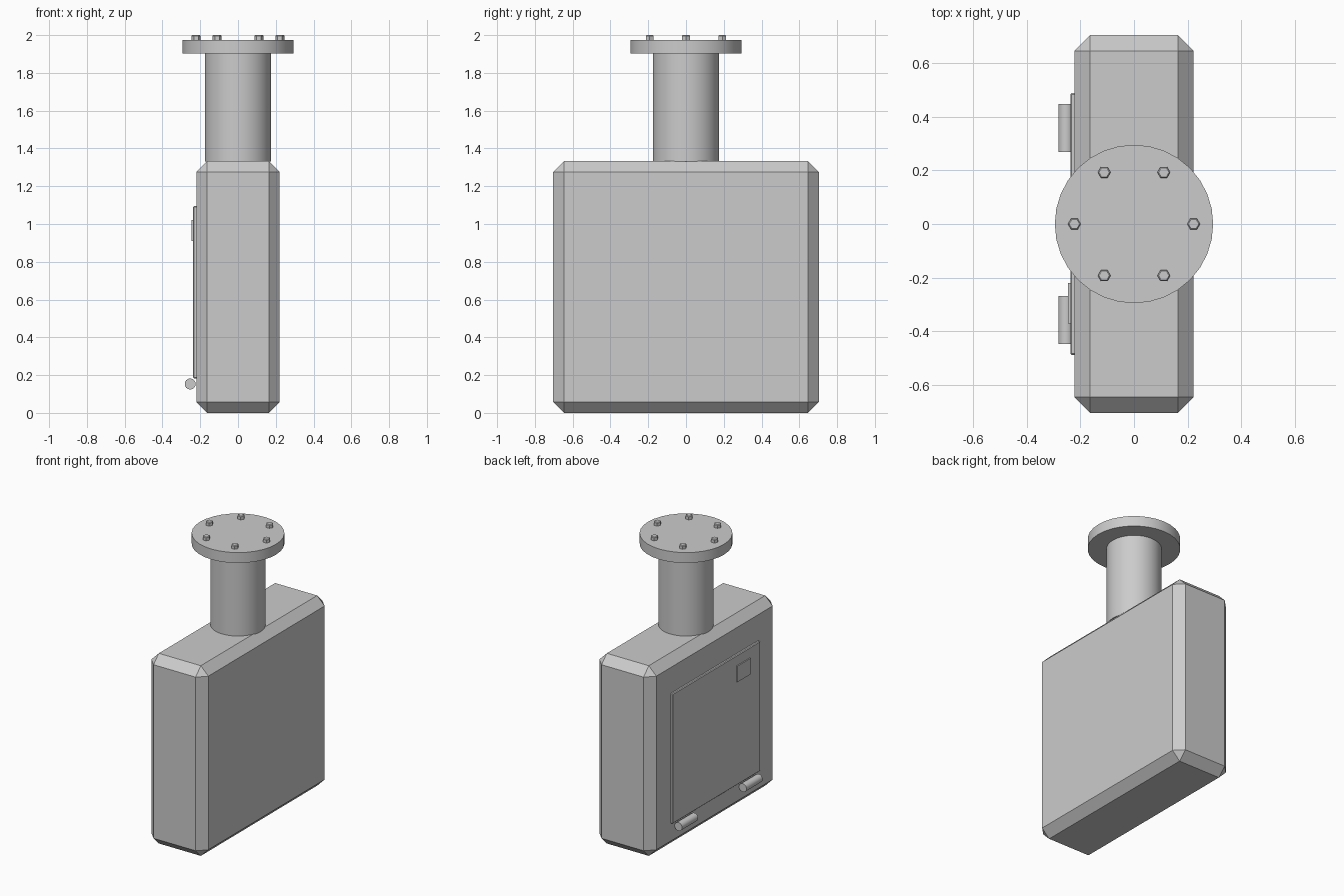
import bpy, bmesh, math
from mathutils import Matrix, Vector

if "Cube" in bpy.data.objects:
    bpy.data.objects.remove(bpy.data.objects["Cube"])

metal = bpy.data.materials.new("light_grey")
metal.diffuse_color = (0.6, 0.6, 0.6, 1)
metal.use_nodes = True
metal.node_tree.nodes["Principled BSDF"].inputs["Base Color"].default_value = metal.diffuse_color


def finish(name, bm, smooth=False):
    mesh = bpy.data.meshes.new(name)
    bm.to_mesh(mesh)
    bm.free()
    mesh.materials.append(metal)
    obj = bpy.data.objects.new(name, mesh)
    bpy.context.collection.objects.link(obj)
    if smooth:
        bpy.ops.object.select_all(action='DESELECT')
        obj.select_set(True)
        bpy.context.view_layer.objects.active = obj
        bpy.ops.object.shade_smooth_by_angle(angle=math.radians(30))
    return obj


def box(name, lo, hi, bevel=0):
    lo, hi = Vector(lo), Vector(hi)
    bm = bmesh.new()
    bmesh.ops.create_cube(bm, size=1)
    for v in bm.verts:
        v.co = Vector([(lo[i] + hi[i]) / 2 + v.co[i] * (hi[i] - lo[i]) for i in range(3)])
    if bevel:
        bmesh.ops.bevel(bm, geom=bm.edges[:], offset=bevel, segments=1,
                        affect='EDGES', profile=0.5)
    return finish(name, bm)


def cylinder(name, radius, length, centre, sides=32, rot=Matrix(), top_bevel=0, smooth=True):
    bm = bmesh.new()
    bmesh.ops.create_cone(bm, cap_ends=True, segments=sides, radius1=radius,
                          radius2=radius, depth=length)
    if top_bevel:
        rim = [e for e in bm.edges if all(v.co.z > 0 for v in e.verts)]
        bmesh.ops.bevel(bm, geom=rim, offset=top_bevel, segments=1,
                        affect='EDGES', profile=0.5)
    bm.transform(Matrix.Translation(centre) @ rot)
    return finish(name, bm, smooth)


# Chamfered tank body
box("body", (-0.221, -0.703, 0), (0.221, 0.703, 1.334), 0.058)

# Neck and flange
cylinder("neck", 0.176, 0.574, (0, 0, 1.617))
cylinder("flange", 0.295, 0.073, (0, 0, 1.9385))

# Ring of hex bolts, corners pointing along x
for i in range(6):
    a = i * math.pi / 3
    cylinder(f"bolt_{i + 1}", 0.024, 0.035,
             (0.222 * math.cos(a), 0.222 * math.sin(a), 1.9825), 6,
             Matrix.Rotation(math.pi / 2, 4, 'Z'), 0.004, False)

# Access door with a small plate, on the left side
box("door", (-0.237, -0.488, 0.183), (-0.215, 0.488, 1.095), 0.005)
box("door_plate", (-0.245, -0.37, 0.91), (-0.23, -0.22, 1.022))

# Hinge barrels below the door
for side, label in ((1, "back"), (-1, "front")):
    cylinder(f"hinge_{label}", 0.029, 0.178, (-0.253, side * 0.357, 0.153), 32,
             Matrix.Rotation(math.pi / 2, 4, 'X'))
